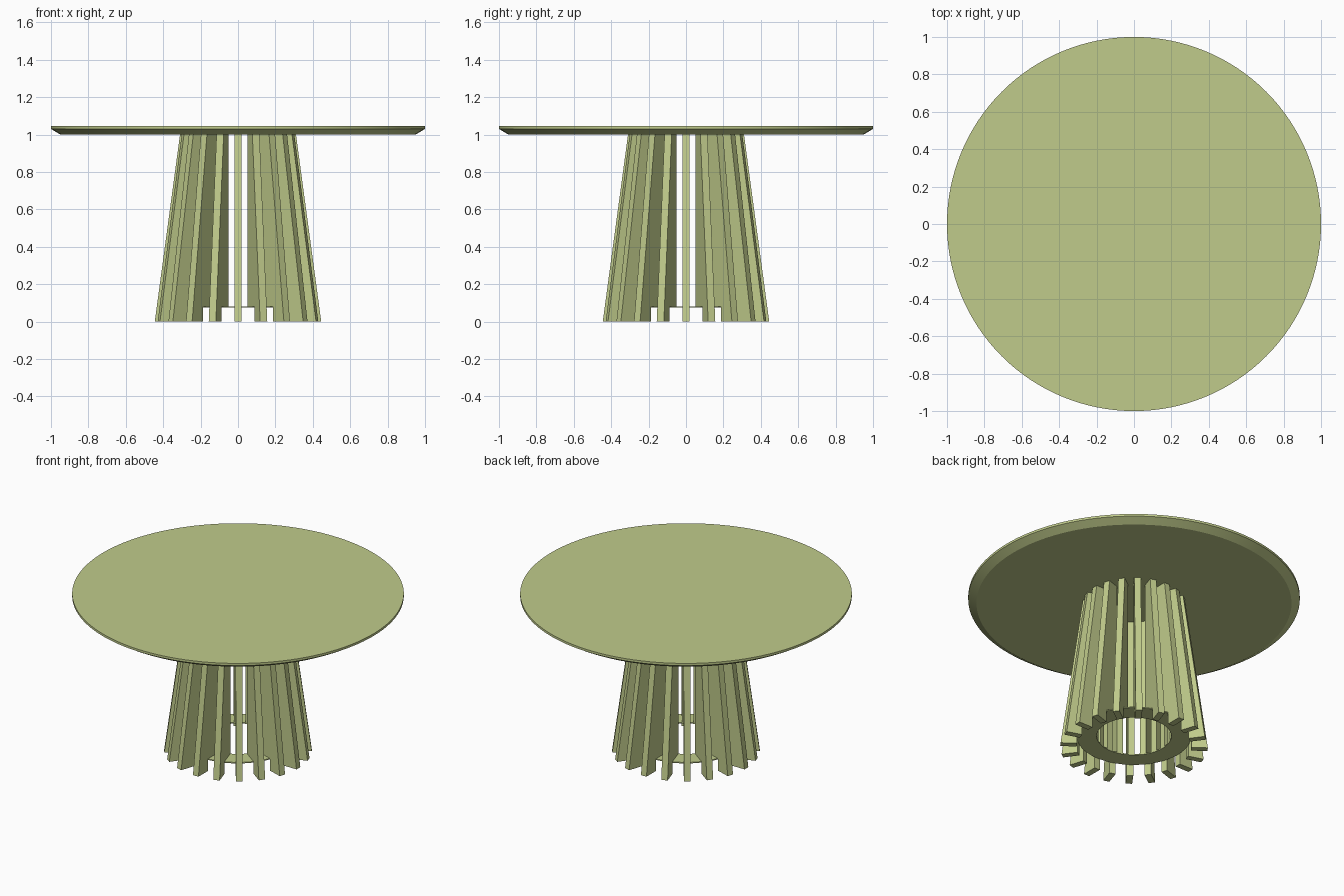
import bpy, bmesh, math
from mathutils import Matrix, Vector

if "Cube" in bpy.data.objects:
    bpy.data.objects.remove(bpy.data.objects["Cube"], do_unlink=True)

# Single painted finish
paint = bpy.data.materials.new("sage_green")
paint.use_nodes = True
COLOR = (0.53, 0.60, 0.26, 1)
paint.diffuse_color = COLOR
bsdf = next(n for n in paint.node_tree.nodes if n.type == "BSDF_PRINCIPLED")
bsdf.inputs["Base Color"].default_value = COLOR

SLATS = 20
SLAT_WIDTH = 0.04
SEGMENTS = 128


def add_object(name, bm, smooth=False):
    bmesh.ops.recalc_face_normals(bm, faces=bm.faces)
    mesh = bpy.data.meshes.new(name)
    bm.to_mesh(mesh)
    bm.free()
    mesh.materials.append(paint)
    obj = bpy.data.objects.new(name, mesh)
    bpy.context.collection.objects.link(obj)
    if smooth:
        bpy.ops.object.select_all(action="DESELECT")
        obj.select_set(True)
        bpy.context.view_layer.objects.active = obj
        bpy.ops.object.shade_smooth_by_angle(angle=math.radians(25))
    return obj


def lathe(name, profile, closed=False):
    """Revolve (radius, z) points around z; open ends are capped flat."""
    bm = bmesh.new()
    rings = []
    for r, z in profile:
        rings.append([bm.verts.new((r * math.cos(a), r * math.sin(a), z))
                      for a in (math.tau * i / SEGMENTS for i in range(SEGMENTS))])
    pairs = list(zip(rings, rings[1:]))
    if closed:
        pairs.append((rings[-1], rings[0]))
    else:
        bm.faces.new(rings[0])
        bm.faces.new(rings[-1])
    for low, high in pairs:
        for i in range(SEGMENTS):
            j = (i + 1) % SEGMENTS
            bm.faces.new((low[i], low[j], high[j], high[i]))
    return add_object(name, bm, smooth=True)


def slat(index, profile):
    """Radial board with a notched foot, turned to its place in the circle."""
    bm = bmesh.new()
    face = bm.faces.new([bm.verts.new((r, -SLAT_WIDTH / 2, z)) for r, z in profile])
    out = bmesh.ops.extrude_face_region(bm, geom=[face])
    moved = [v for v in out["geom"] if isinstance(v, bmesh.types.BMVert)]
    bmesh.ops.translate(bm, verts=moved, vec=Vector((0, SLAT_WIDTH, 0)))
    turn = Matrix.Rotation(math.tau * index / SLATS, 4, "Z")
    bmesh.ops.transform(bm, matrix=turn, verts=bm.verts)
    return add_object(f"base_slat_{index + 1}", bm)


# Round top with a bevelled underside
lathe("table_top", [(0.95, 1.0), (1.0, 1.03), (1.0, 1.045)])

# Thin ring tying the slats together near the floor
lathe("base_ring", [(0.225, 0.074), (0.345, 0.074), (0.345, 0.081), (0.225, 0.081)],
      closed=True)

# Slats: sloped outside, upright inside, foot notched under the ring
slat_profile = [(0.345, 0), (0.445, 0), (0.31, 1.0), (0.225, 1.0),
                (0.225, 0.075), (0.345, 0.075)]
for i in range(SLATS):
    slat(i, slat_profile)
